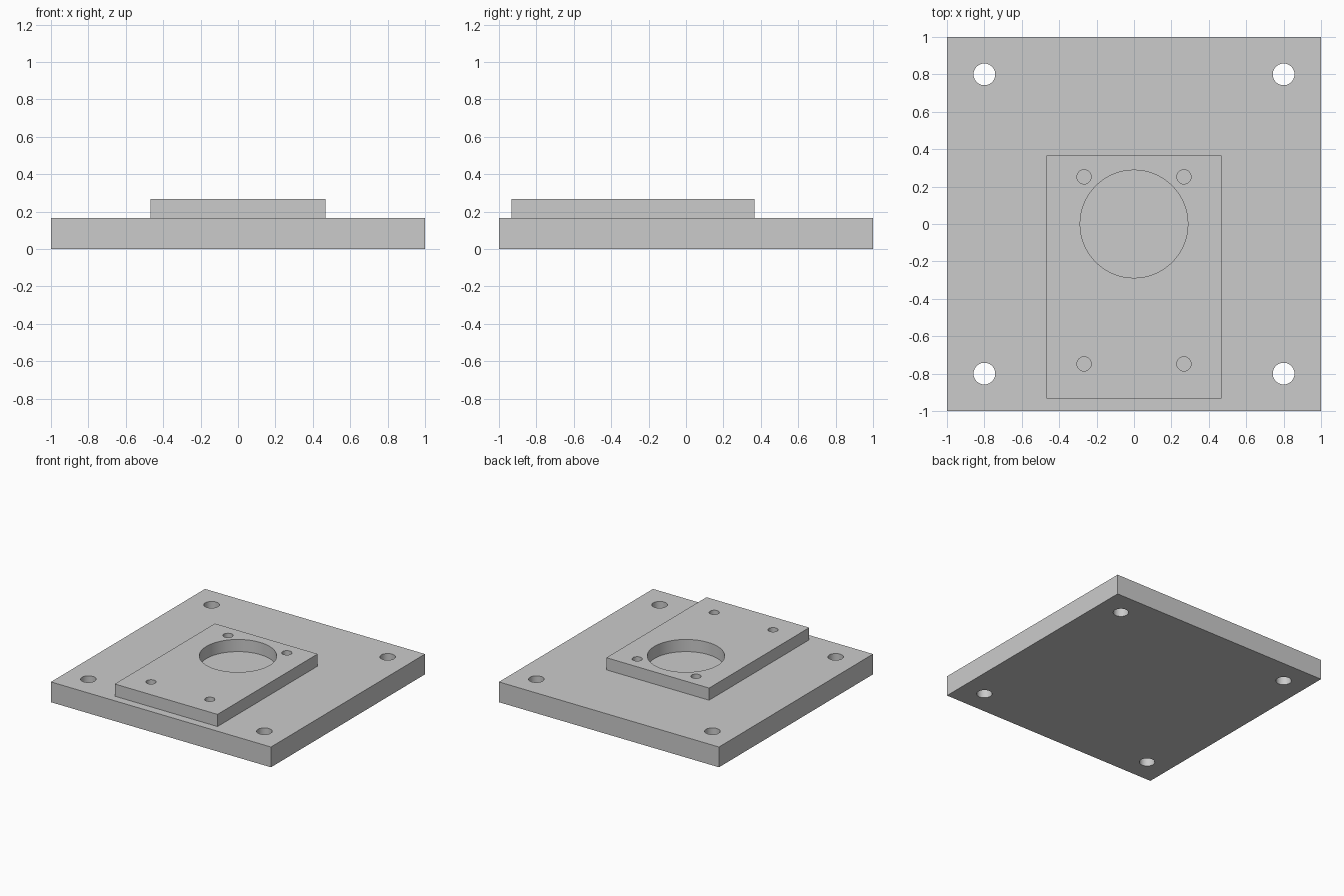
import bpy
import math

cube = bpy.data.objects.get("Cube")
if cube:
    bpy.data.objects.remove(cube, do_unlink=True)

# Single flat grey
grey = bpy.data.materials.new("plain_grey")
grey.use_nodes = True
colour = (0.6, 0.6, 0.6, 1.0)
grey.diffuse_color = colour
grey.node_tree.nodes["Principled BSDF"].inputs["Base Color"].default_value = colour


def plate(name, x, y, z):
    """Box spanning the given (low, high) ranges."""
    centre = [(a + b) / 2 for a, b in (x, y, z)]
    bpy.ops.mesh.primitive_cube_add(size=1, location=centre)
    obj = bpy.context.object
    obj.name = name
    obj.scale = [b - a for a, b in (x, y, z)]
    bpy.ops.object.transform_apply(location=True, rotation=False, scale=True)
    obj.data.materials.append(grey)
    return obj


def drill(obj, x, y, radius):
    """Cut a round vertical hole right through the plate."""
    bpy.ops.mesh.primitive_cylinder_add(vertices=64, radius=radius, depth=2, location=(x, y, 0))
    cutter = bpy.context.object
    cutter.hide_render = True
    cutter.data.materials.append(grey)
    mod = obj.modifiers.new("hole", 'BOOLEAN')
    mod.operation = 'DIFFERENCE'
    mod.solver = 'EXACT'
    mod.object = cutter
    bpy.context.view_layer.objects.active = obj
    bpy.ops.object.modifier_apply(modifier=mod.name)
    bpy.data.objects.remove(cutter, do_unlink=True)


BASE_TOP = 1 / 6

# Base plate with four corner bolt holes
base = plate("base_plate", (-1, 1), (-1, 1), (0, BASE_TOP))
for x in (-0.8, 0.8):
    for y in (-0.8, 0.8):
        drill(base, x, y, 0.058)

# Raised mounting pad with a large bore and four screw holes
pad = plate("mounting_pad", (-0.467, 0.467), (-0.933, 0.367), (BASE_TOP, BASE_TOP + 0.1))
drill(pad, 0, 0, 0.288)
for x in (-0.267, 0.267):
    for y in (-0.748, 0.252):
        drill(pad, x, y, 0.038)

# Smooth bores, sharp plate edges
for obj in (base, pad):
    bpy.ops.object.select_all(action='DESELECT')
    obj.select_set(True)
    bpy.context.view_layer.objects.active = obj
    bpy.ops.object.shade_smooth_by_angle(angle=math.radians(30))
